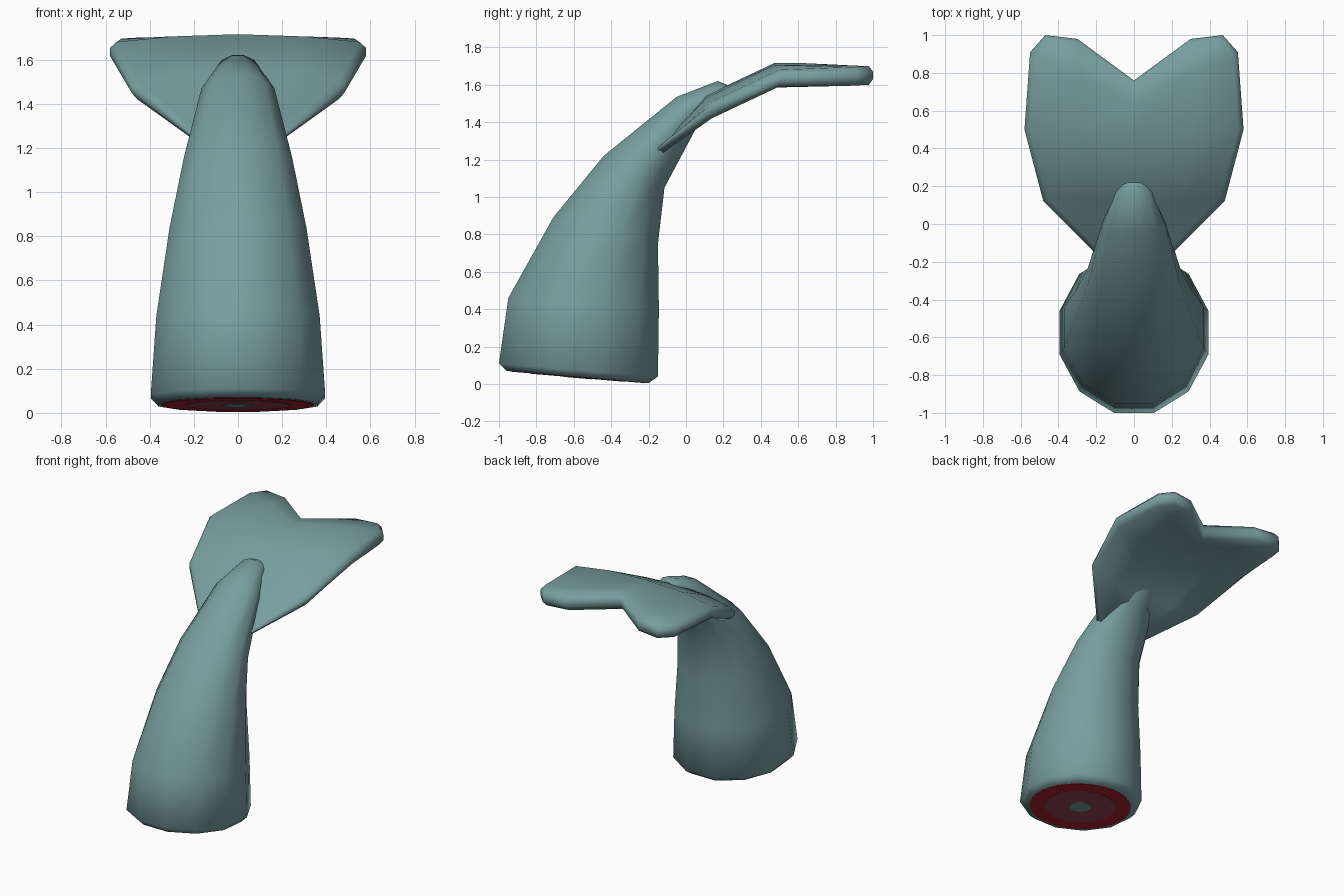
import bpy, bmesh, math
from mathutils import Vector

if "Cube" in bpy.data.objects:
    bpy.data.objects.remove(bpy.data.objects["Cube"])


def material(name, rgb):
    m = bpy.data.materials.new(name)
    m.diffuse_color = (*rgb, 1)
    m.use_nodes = True
    m.node_tree.nodes["Principled BSDF"].inputs["Base Color"].default_value = m.diffuse_color
    return m


SKIN = material("teal_skin", (0.19, 0.34, 0.35))
RED = material("red_flesh", (0.42, 0.015, 0.03))
PINK = material("dull_pink_flesh", (0.30, 0.06, 0.075))


def finish(bm, name, mat, angle=55):
    bmesh.ops.recalc_face_normals(bm, faces=bm.faces)
    me = bpy.data.meshes.new(name)
    bm.to_mesh(me)
    bm.free()
    ob = bpy.data.objects.new(name, me)
    bpy.context.collection.objects.link(ob)
    me.materials.append(mat)
    bpy.ops.object.select_all(action='DESELECT')
    ob.select_set(True)
    bpy.context.view_layer.objects.active = ob
    bpy.ops.object.shade_smooth_by_angle(angle=math.radians(angle))
    return ob


# Tail stalk: 12-sided rings as (front y, front z, back y, back z, half width)
RINGS = [
    (-0.96, 0.07, -0.20, 0.005, 0.36),
    (-1.00, 0.11, -0.15, 0.04, 0.395),
    (-0.95, 0.46, -0.145, 0.40, 0.37),
    (-0.71, 0.89, -0.15, 0.75, 0.31),
    (-0.44, 1.22, -0.115, 1.05, 0.245),
    (-0.05, 1.535, 0.05, 1.36, 0.165),
    (0.17, 1.62, 0.17, 1.46, 0.10),
    (0.22, 1.60, 0.21, 1.50, 0.07),
]
N = 12
C15 = math.cos(math.radians(15))
bm = bmesh.new()
loops = []
for fy, fz, by, bz, hw in RINGS:
    front, back = Vector((0, fy, fz)), Vector((0, by, bz))
    mid, half = (front + back) / 2, (front - back) / 2
    loop = []
    for i in range(N):
        a = 2 * math.pi * (i + 0.5) / N
        p = mid + half * (math.cos(a) / C15)
        p.x = hw * math.sin(a) / C15
        loop.append(bm.verts.new(p))
    loops.append(loop)
for a, b in zip(loops, loops[1:]):
    for i in range(N):
        j = (i + 1) % N
        bm.faces.new((a[i], a[j], b[j], b[i]))
bm.faces.new(loops[0])
bm.faces.new(loops[-1])
finish(bm, "tail_stalk", SKIN)

# Fluke: rows of (x, y, top z, thickness) from the middle to the edge
ROWS = [
    [(0, -0.17, 1.27, 0.04), (0.11, -0.17, 1.27, 0.04), (0.20, -0.16, 1.27, 0.04)],
    [(0, 0.10, 1.54, 0.12), (0.25, 0.11, 1.53, 0.11), (0.48, 0.12, 1.51, 0.09)],
    [(0, 0.47, 1.715, 0.12), (0.30, 0.47, 1.705, 0.12), (0.58, 0.50, 1.68, 0.09)],
    [(0, 0.64, 1.715, 0.12), (0.30, 0.80, 1.705, 0.11), (0.55, 0.91, 1.695, 0.10)],
    [(0, 0.76, 1.71, 0.11), (0.30, 0.98, 1.70, 0.10), (0.47, 1.00, 1.70, 0.10)],
]
grid = [[(-x, y, z, t) for x, y, z, t in r[:0:-1]] + r for r in ROWS]
nr, nc = len(grid), len(grid[0])
border = ([(0, c) for c in range(nc)] + [(r, nc - 1) for r in range(1, nr)]
          + [(nr - 1, c) for c in range(nc - 2, -1, -1)]
          + [(r, 0) for r in range(nr - 2, 0, -1)])
bm = bmesh.new()


def fluke_vert(r, c, depth, inset):
    x, y, z, t = grid[r][c]
    toward = (Vector((0, 0.45)) - Vector((x, y))).normalized() * inset
    return bm.verts.new((x + toward.x, y + toward.y, z - t * depth))


def sheet(depth):
    vs = {(r, c): fluke_vert(r, c, depth, 0.03 if (r, c) in border else 0)
          for r in range(nr) for c in range(nc)}
    for r in range(nr - 1):
        for c in range(nc - 1):
            bm.faces.new((vs[r, c], vs[r, c + 1], vs[r + 1, c + 1], vs[r + 1, c]))
    return [vs[k] for k in border]


# Rounded rim between the top and bottom sheets
rims = [sheet(0),
        [fluke_vert(r, c, 0.3, 0) for r, c in border],
        [fluke_vert(r, c, 0.7, 0) for r, c in border],
        sheet(1)]
for a, b in zip(rims, rims[1:]):
    for i in range(len(border)):
        j = (i + 1) % len(border)
        bm.faces.new((a[i], a[j], b[j], b[i]))
finish(bm, "fluke", SKIN, 65)

# Cut end: thin stacked discs on the sloping base
slope = Vector((0, 0.76, -0.065)).normalized()
down = Vector((0, slope.z, -slope.y))
center = Vector((0, -0.58, 0.0375))
for name, mat, size, lift in (("cut_outer_flesh", RED, 1.0, 0.002),
                              ("cut_inner_flesh", PINK, 0.69, 0.004),
                              ("cut_bone", SKIN, 0.21, 0.006)):
    bm = bmesh.new()
    ends = []
    for h in (0, lift):
        ring = []
        for i in range(32):
            a = 2 * math.pi * i / 32
            p = center + slope * (0.362 * size * math.sin(a)) + down * h
            p.x = 0.345 * size * math.cos(a)
            ring.append(bm.verts.new(p))
        bm.faces.new(ring)
        ends.append(ring)
    for i in range(32):
        j = (i + 1) % 32
        bm.faces.new((ends[0][i], ends[0][j], ends[1][j], ends[1][i]))
    finish(bm, name, mat, 30)
